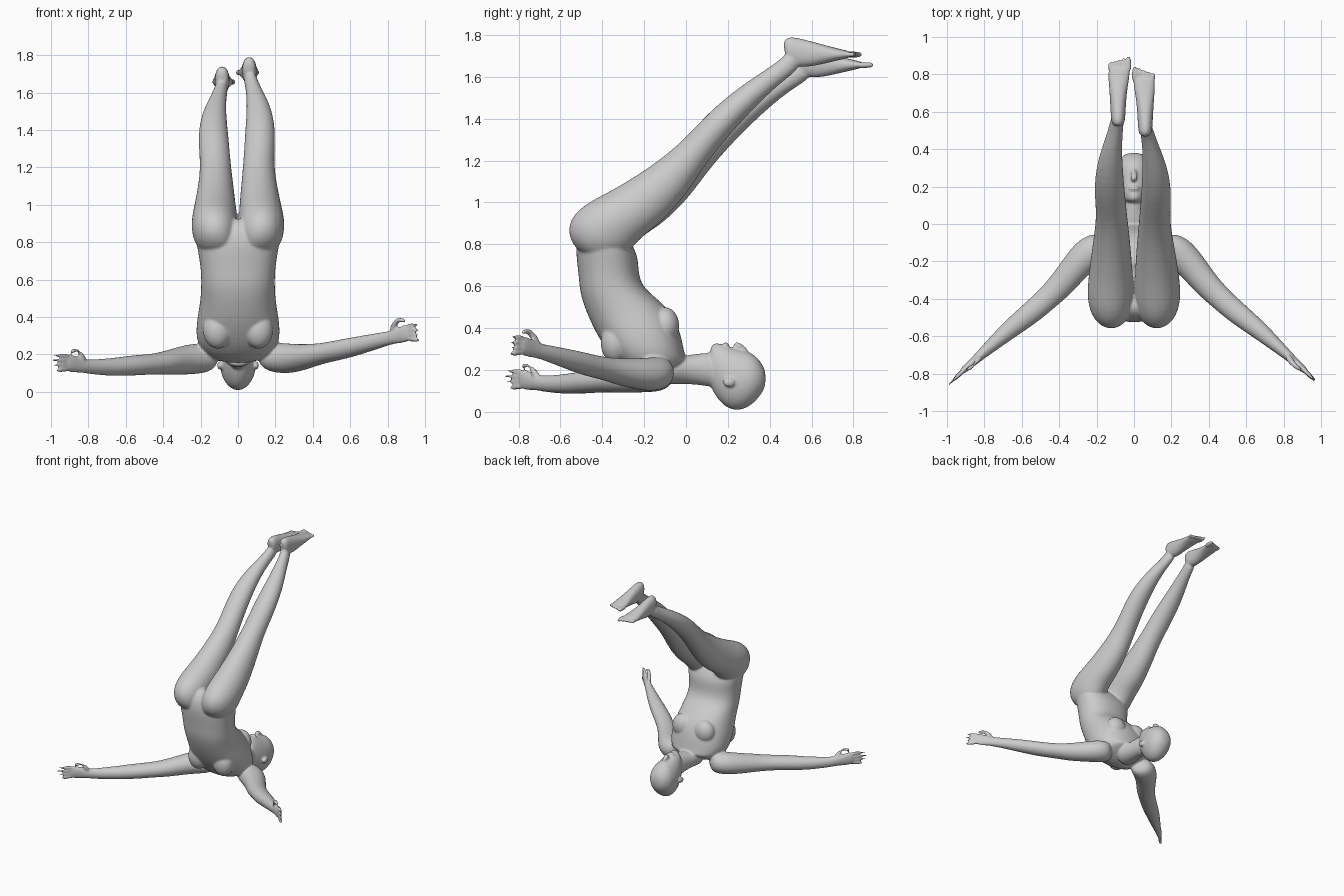
import bpy, bmesh, math
from mathutils import Vector as V

bm = bmesh.new()
SEG = 16


def loft(rings, power=1.0):
    """Skin a list of (centre, axis_u, axis_v) ellipses into a closed tube."""
    def sp(a):
        return math.copysign(abs(a) ** power, a)
    loops = []
    for c, u, v in rings:
        loops.append([bm.verts.new(c + u * sp(math.cos(2 * math.pi * i / SEG))
                                   + v * sp(math.sin(2 * math.pi * i / SEG)))
                      for i in range(SEG)])
    faces = [bm.faces.new(loops[0][::-1]), bm.faces.new(loops[-1])]
    for a, b in zip(loops, loops[1:]):
        for i in range(SEG):
            j = (i + 1) % SEG
            faces.append(bm.faces.new((a[i], a[j], b[j], b[i])))
    bmesh.ops.recalc_face_normals(bm, faces=faces)


def profile(rows, power=1.0):
    """Rows: back y, z, front y, z, centre x, half width."""
    rings = []
    for by, bz, fy, fz, x, w in rows:
        b, f = V((x, by, bz)), V((x, fy, fz))
        rings.append(((b + f) / 2, (f - b) / 2, V((w, 0, 0))))
    loft(rings, power)


def tube(points, radii):
    pts = [V(p) for p in points]
    rings = []
    for i, p in enumerate(pts):
        d = (pts[min(i + 1, len(pts) - 1)] - pts[max(i - 1, 0)]).normalized()
        u = d.orthogonal().normalized()
        rings.append((p, u * radii[i], d.cross(u) * radii[i]))
    loft(rings)


def ball(c, r):
    m = bmesh.ops.create_uvsphere(bm, u_segments=16, v_segments=10, radius=1)
    for v in m['verts']:
        v.co = V((v.co.x * r[0] + c[0], v.co.y * r[1] + c[1], v.co.z * r[2] + c[2]))


# torso and neck, from the pelvis down to the throat
profile([(-.43, .94, -.30, .86, 0, .12),
         (-.49, .91, -.27, .82, 0, .20),
         (-.525, .84, -.245, .78, 0, .23),
         (-.53, .76, -.225, .73, 0, .217),
         (-.515, .65, -.225, .66, 0, .202),
         (-.51, .56, -.20, .585, 0, .20),
         (-.47, .45, -.09, .51, 0, .205),
         (-.42, .35, -.03, .41, 0, .225),
         (-.36, .26, -.01, .31, 0, .23),
         (-.28, .18, 0, .26, 0, .20),
         (-.16, .13, .01, .255, 0, .135)], .88)
profile([(-.18, .13, -.03, .26, 0, .11), (-.04, .13, .02, .275, 0, .078),
         (.07, .13, .08, .28, 0, .062), (.17, .10, .15, .29, 0, .06)])

# head lying face up
profile([(.105, .15, .115, .27, 0, .045),
         (.13, .09, .12, .333, 0, .058),
         (.17, .033, .165, .33, 0, .08),
         (.22, .003, .21, .312, 0, .094),
         (.27, .005, .26, .298, 0, .10),
         (.315, .03, .31, .287, 0, .096),
         (.352, .07, .347, .255, 0, .078),
         (.382, .12, .382, .20, 0, .04)])
# nose, lips and ears
tube([(0, .295, .285), (0, .265, .308), (0, .238, .322), (0, .228, .295)],
     [.010, .016, .022, .014])
ball((0, .19, .317), (.028, .016, .014))
for s in (1, -1):
    ball((s * .098, .205, .14), (.014, .03, .022))
    # chest muscles and shoulder blades
    ball((s * .095, -.10, .41), (.085, .07, .09))
    ball((s * .11, -.34, .33), (.08, .07, .10))

# legs: rows for the right leg, the left one hangs a little lower
LEG = [(-.49, .74, -.36, .72, .10, .08),
       (-.565, .82, -.27, .76, .12, .112),
       (-.565, .92, -.24, .80, .125, .126),
       (-.48, 1.0, -.19, .85, .126, .124),
       (-.35, 1.06, -.12, .90, .12, .116),
       (-.15, 1.185, 0, 1.03, .112, .096),
       (-.01, 1.30, .085, 1.17, .11, .082),
       (.11, 1.435, .205, 1.32, .12, .084),
       (.25, 1.55, .335, 1.46, .115, .069),
       (.38, 1.635, .44, 1.56, .09, .046),
       (.46, 1.69, .52, 1.62, .07, .037),
       (.49, 1.73, .55, 1.66, .062, .034)]
FOOT = [(.462, 1.765, .475, 1.70, .06, .022),
        (.485, 1.797, .49, 1.66, .06, .038),
        (.55, 1.785, .56, 1.64, .06, .041),
        (.65, 1.757, .66, 1.662, .06, .047),
        (.74, 1.732, .74, 1.682, .055, .060),
        (.795, 1.722, .795, 1.694, .052, .058)]
for s in (1, -1):
    def drop(r, k):
        k = k if s < 0 else 0
        return (r[0] + .055 * k, r[1] - .05 * k, r[2] + .055 * k, r[3] - .05 * k,
                s * (r[4] + .025 * k), r[5])
    profile([drop(r, max(0, i - 3) / 8) for i, r in enumerate(LEG)])
    profile([drop(r, 1) for r in FOOT], .9)
    # toes
    dy, dz, dx = (0, 0, 0) if s > 0 else (.055, -.05, .025)
    for i in range(5):
        x = s * (.004 + .0245 * i + dx)
        tip = .845 - .009 * i + dy
        r = .016 if i == 0 else .012
        tube([(x, .76 + dy, 1.706 + dz), (x, .80 + dy, 1.707 + dz), (x, tip, 1.707 + dz)],
             [r, r, r * .8])

# arms: x, y, half width, half height, then height of right and left arm
ARM = [(.13, -.10, .08, .07, .19, .18),
       (.22, -.14, .095, .085, .18, .178),
       (.30, -.21, .082, .078, .178, .168),
       (.38, -.315, .074, .066, .19, .155),
       (.46, -.395, .064, .055, .207, .147),
       (.55, -.475, .062, .056, .225, .142),
       (.66, -.56, .052, .05, .25, .132),
       (.78, -.665, .034, .040, .28, .132),
       (.83, -.71, .026, .037, .292, .138),
       (.875, -.75, .021, .048, .308, .150),
       (.93, -.798, .017, .050, .318, .155)]
for s in (1, -1):
    def height(r):
        return r[4] if s > 0 else r[5]
    loft([(V((s * r[0], r[1], height(r))), V((s * .66, .75, 0)) * r[2], V((0, 0, r[3])))
          for r in ARM])
    # fingers and thumb
    hz = height(ARM[-1])
    for i, reach in enumerate((.97, .993, 1.003, .99)):
        o = -.038 + .0255 * i
        tube([(s * .90, -.772, hz + o * .9), (s * .945, -.815, hz + o),
              (s * reach, -.86 - (reach - .99), hz + o * 1.1)], [.013, .013, .009])
    tube([(s * .82, -.705, hz), (s * .84, -.735, hz + .05), (s * .86, -.76, hz + .072),
          (s * .90, -.785, hz + .058)], [.018, .017, .014, .010])

# fuse all the parts into one smooth skin
me = bpy.data.meshes.new("body")
bm.to_mesh(me)
bm.free()
body = bpy.data.objects.new("body", me)
bpy.context.collection.objects.link(body)
sub = body.modifiers.new("round", 'SUBSURF')
sub.levels = sub.render_levels = 2
rem = body.modifiers.new("fuse", 'REMESH')
rem.mode = 'VOXEL'
rem.voxel_size = .0075
rem.use_smooth_shade = True
smo = body.modifiers.new("blend", 'SMOOTH')
smo.factor = .5
smo.iterations = 4
